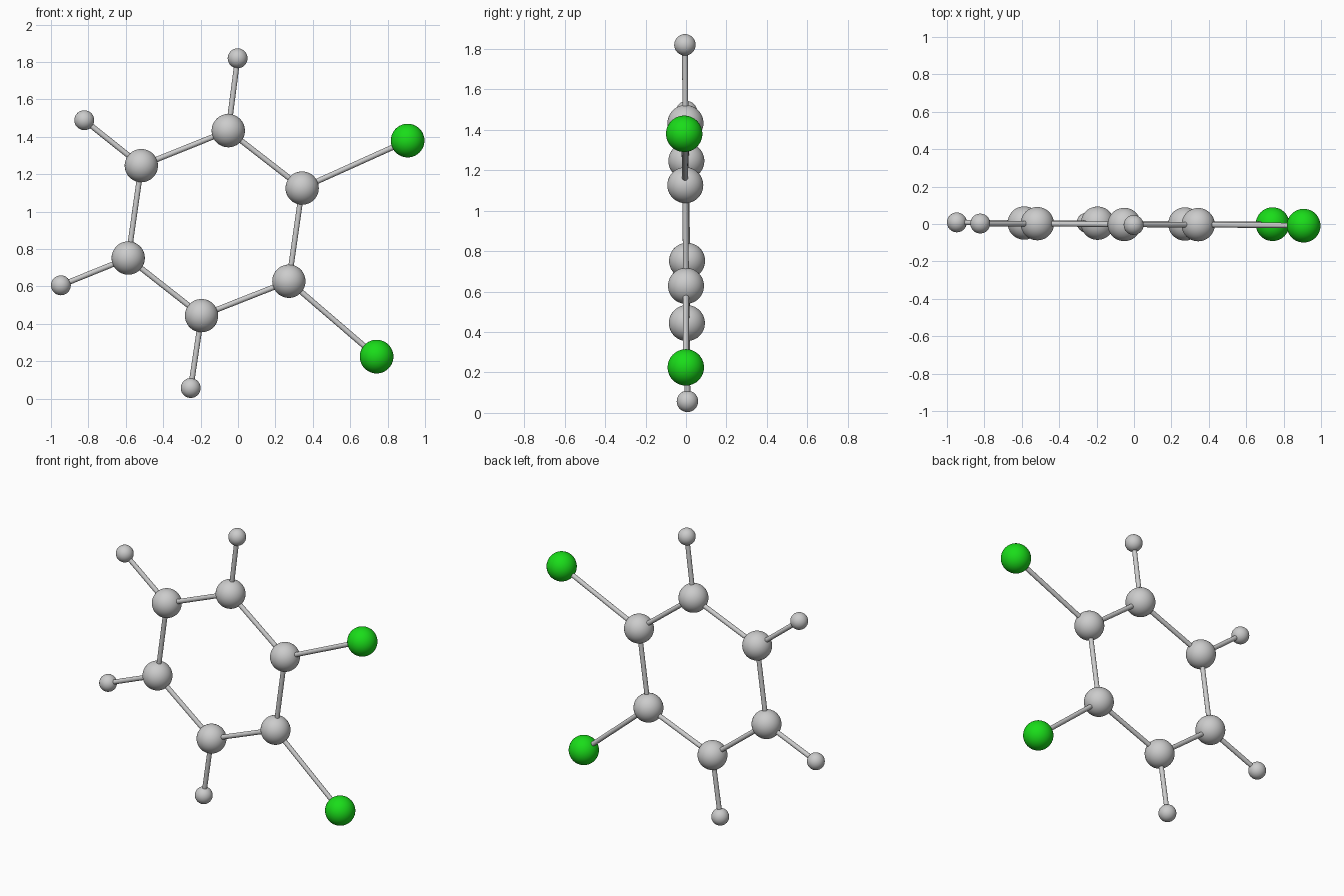
import bpy
from mathutils import Vector

if "Cube" in bpy.data.objects:
    bpy.data.objects.remove(bpy.data.objects["Cube"])

C_R, CL_R, H_R, BOND_R = 0.089, 0.09, 0.053, 0.0145

green = bpy.data.materials.new("green")
green.diffuse_color = (0.01, 0.72, 0.01, 1)
green.use_nodes = True
green.node_tree.nodes["Principled BSDF"].inputs["Base Color"].default_value = green.diffuse_color


def place(x, z):
    # The flat molecule is tilted very slightly out of the xz plane
    return Vector((x, -0.007 * x - 0.006 * (z - 0.94), z))


def atom(name, pos, radius, mat=None):
    bpy.ops.mesh.primitive_uv_sphere_add(segments=48, ring_count=24, radius=radius, location=pos)
    ob = bpy.context.object
    ob.name = name
    bpy.ops.object.shade_smooth()
    if mat:
        ob.data.materials.append(mat)


def bond(name, a, b):
    d = b - a
    bpy.ops.mesh.primitive_cylinder_add(vertices=24, radius=BOND_R, depth=d.length, location=(a + b) / 2)
    ob = bpy.context.object
    ob.name = name
    ob.rotation_euler = d.to_track_quat('Z', 'Y').to_euler()
    bpy.ops.object.shade_smooth_by_angle()


# Carbon ring, clockwise from the top, each with its outer atom
ring = [place(*p) for p in [(-0.052, 1.433), (0.343, 1.126), (0.272, 0.628),
                            (-0.195, 0.444), (-0.587, 0.752), (-0.517, 1.246)]]
outer = [place(*p) for p in [(-0.002, 1.82), (0.907, 1.38), (0.741, 0.225),
                             (-0.253, 0.057), (-0.947, 0.606), (-0.822, 1.489)]]

for i, (c, o) in enumerate(zip(ring, outer)):
    n = i + 1
    atom(f"carbon_{n}", c, C_R)
    bond(f"ring_bond_{n}", c, ring[n % 6])
    bond(f"outer_bond_{n}", c, o)
    if i in (1, 2):
        atom(f"chlorine_{n}", o, CL_R, green)
    else:
        atom(f"hydrogen_{n}", o, H_R)
